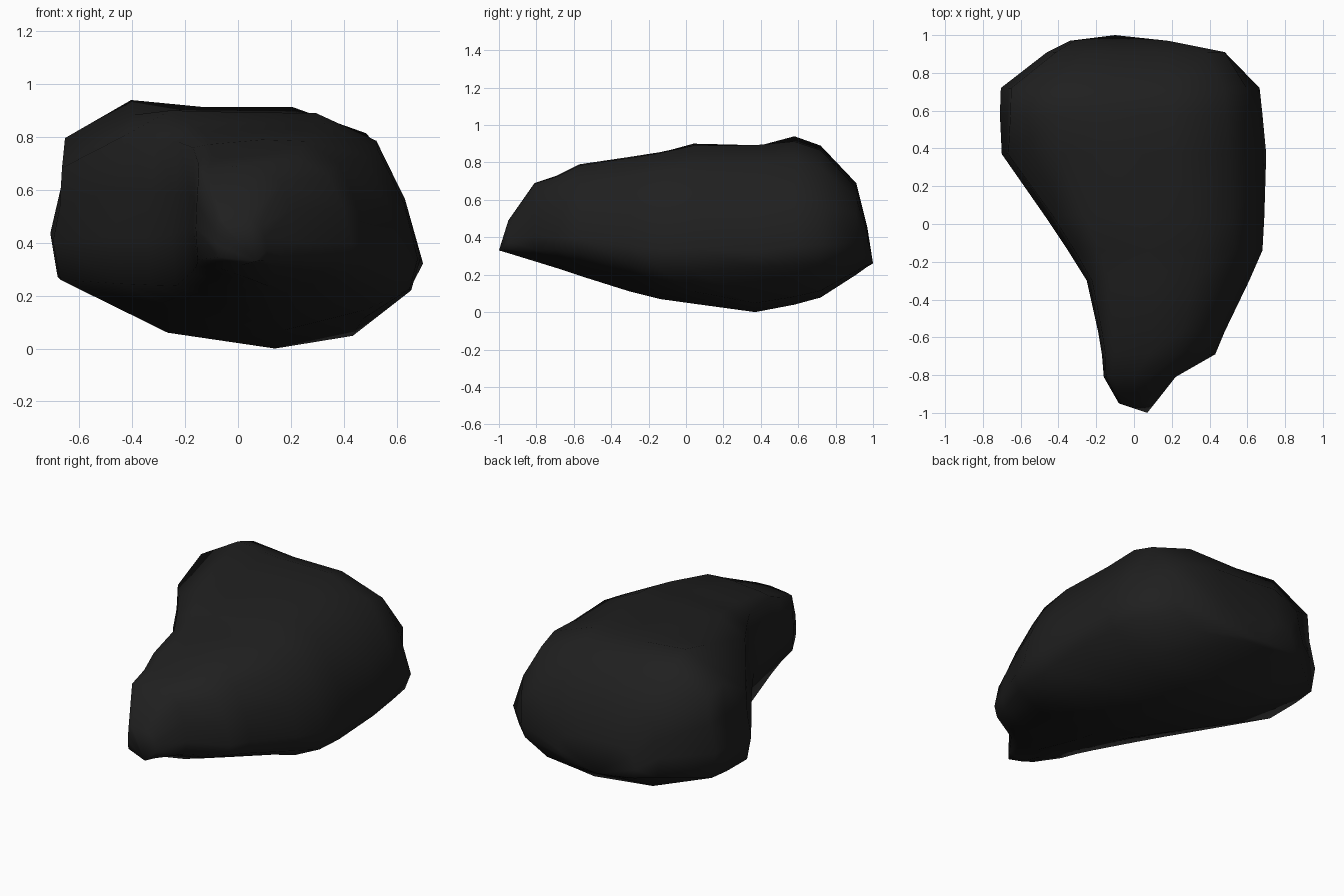
import bpy, bmesh

# Dark stone colour
stone = bpy.data.materials.new("dark_stone")
stone.diffuse_color = (0.014, 0.014, 0.014, 1)

# Stations along the boulder:
# y, left x, right x, keel z, top z, left lower edge z, right lower edge z
stations = [
    (-0.95, -0.08, 0.11, 0.315, 0.49, 0.345, 0.335),
    (-0.81, -0.16, 0.22, 0.272, 0.69, 0.335, 0.335),
    (-0.69, -0.17, 0.43, 0.235, 0.73, 0.31, 0.335),
    (-0.57, -0.19, 0.48, 0.195, 0.79, 0.287, 0.315),
    (-0.30, -0.25, 0.61, 0.11, 0.835, 0.237, 0.26),
    (-0.14, -0.35, 0.68, 0.07, 0.865, 0.24, 0.225),
    (0.04, -0.47, 0.69, 0.045, 0.91, 0.245, 0.22),
    (0.37, -0.70, 0.70, 0.0, 0.92, 0.26, 0.24),
    (0.58, -0.71, 0.68, 0.04, 0.94, 0.27, 0.25),
    (0.72, -0.705, 0.665, 0.078, 0.89, 0.28, 0.26),
    (0.91, -0.46, 0.48, 0.20, 0.69, 0.29, 0.30),
    (0.97, -0.34, 0.18, 0.243, 0.45, 0.28, 0.29),
]
# Upper cross-sections in unit coordinates (across, up), left to right
nose = [(0.0, 0.44), (0.01, 0.66), (0.03, 0.95), (0.12, 0.97), (0.42, 1.0),
        (0.66, 0.99), (0.85, 0.85), (0.95, 0.60), (1.0, 0.33)]
body = [(0.0, 0.44), (0.03, 0.64), (0.04, 0.84), (0.22, 1.0), (0.42, 0.97),
        (0.66, 0.97), (0.86, 0.86), (0.95, 0.60), (1.0, 0.35)]
tail = [(0.0, 0.44), (0.03, 0.64), (0.05, 0.84), (0.22, 1.0), (0.42, 0.97),
        (0.66, 0.95), (0.91, 0.84), (1.0, 0.66), (1.0, 0.35)]


def clamp(t):
    return max(0.0, min(1.0, t))


def mix(a, b, t):
    return a + (b - a) * t


bm = bmesh.new()
rings = []
for y, xl, xr, zb, zt, zl, zr in stations:
    front = clamp((y + 0.5) / 0.85)        # 0 at the nose, 1 in the body
    back = clamp((y - 0.72) / 0.19)        # 1 at the tail
    drop = 0.15 * clamp(1 - abs(y - 0.3) / 0.2)   # sunken shoulder of the side lobe
    pts = []
    for k, (a, b, c) in enumerate(zip(nose, body, tail)):
        u = mix(mix(a[0], b[0], front), c[0], back)
        v = mix(mix(a[1], b[1], front), c[1], back)
        if k in (1, 2):
            v -= drop * (0.6 if k == 1 else 1.0)
            u *= 1 - 4 * drop
        elif k == 3:
            v -= drop * 0.4
        pts.append((u, zb + v * (zt - zb)))
    # underside: keel with two sloping flanks
    flank = clamp((y + 0.3) / 0.6)
    pts += [(0.97, zr), (0.81, mix(zb, zr, mix(0.6, 0.2, flank))),
            (mix(0.48, 0.60, flank), zb),
            (mix(0.24, 0.31, flank), mix(zb, zl, mix(0.5, 0.23, flank))), (0.02, zl)]
    rings.append([bm.verts.new((mix(xl, xr, u), y, z)) for u, z in pts])

# Skin between stations
n = len(rings[0])
for a, b in zip(rings, rings[1:]):
    for i in range(n):
        j = (i + 1) % n
        bm.faces.new((a[i], a[j], b[j], b[i]))

# Pointed nose and tail
for ring, tip in ((rings[0], (0.07, -1.0, 0.33)), (rings[-1], (-0.10, 1.0, 0.26))):
    t = bm.verts.new(tip)
    for i in range(n):
        bm.faces.new((ring[i], ring[(i + 1) % n], t))

bmesh.ops.recalc_face_normals(bm, faces=bm.faces)
for f in bm.faces:
    f.smooth = True
mesh = bpy.data.meshes.new("boulder")
bm.to_mesh(mesh)
bm.free()
mesh.materials.append(stone)
boulder = bpy.data.objects.new("boulder", mesh)
bpy.context.collection.objects.link(boulder)
